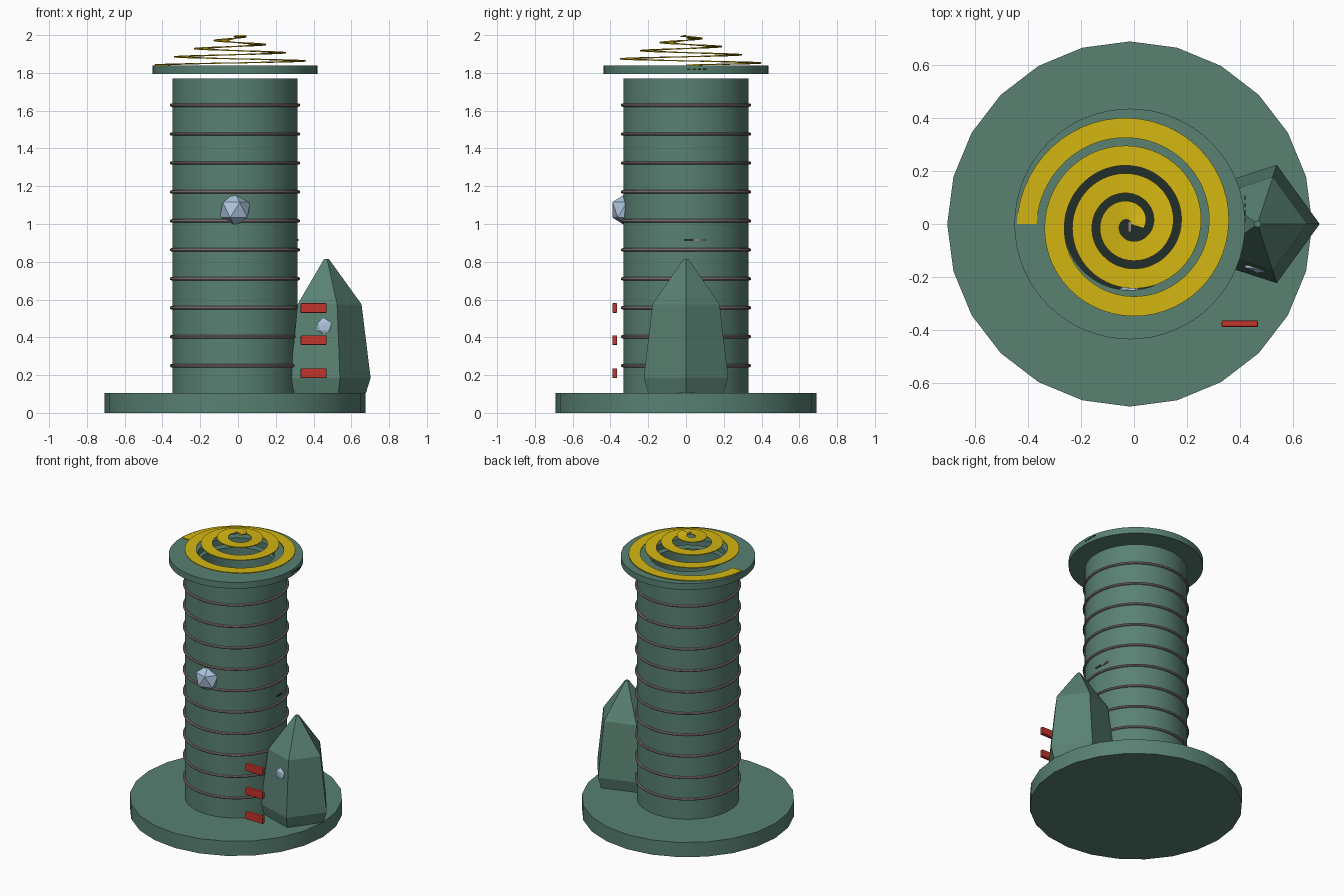
import bpy, bmesh
from math import pi, sin, cos, radians
from mathutils import Matrix

if "Cube" in bpy.data.objects:
    bpy.data.objects.remove(bpy.data.objects["Cube"], do_unlink=True)

AXIS_X = -0.016


def material(name, rgb):
    m = bpy.data.materials.new(name)
    m.use_nodes = True
    m.diffuse_color = (*rgb, 1)
    m.node_tree.nodes["Principled BSDF"].inputs["Base Color"].default_value = (*rgb, 1)
    return m


GREEN = material("sea green", (0.10, 0.22, 0.17))
DARK = material("dark green", (0.015, 0.028, 0.023))
GOLD = material("gold yellow", (0.66, 0.47, 0.006))
RED = material("red", (0.55, 0.032, 0.024))
BLUE = material("pale blue", (0.42, 0.56, 0.73))
GREY = material("warm grey", (0.29, 0.23, 0.23))


def finish(name, bm, mat, location=(0, 0, 0), smooth=False):
    bmesh.ops.recalc_face_normals(bm, faces=bm.faces)
    mesh = bpy.data.meshes.new(name)
    bm.to_mesh(mesh)
    bm.free()
    mesh.materials.append(mat)
    if smooth:
        mesh.shade_smooth()
        mesh.set_sharp_from_angle(angle=radians(35))
    ob = bpy.data.objects.new(name, mesh)
    ob.location = location
    bpy.context.collection.objects.link(ob)
    return ob


def lathe(name, profile, sides, mat, x=AXIS_X, closed=False, smooth=True):
    """Turn (radius, z) points around z; open profiles get end caps."""
    bm = bmesh.new()
    rings = [[bm.verts.new((r * cos(2 * pi * i / sides), r * sin(2 * pi * i / sides), z))
              for i in range(sides)] for r, z in profile]
    pairs = list(zip(rings, rings[1:]))
    if closed:
        pairs.append((rings[-1], rings[0]))
    else:
        bm.faces.new(rings[0])
        bm.faces.new(rings[-1])
    for a, b in pairs:
        for i in range(sides):
            j = (i + 1) % sides
            bm.faces.new((a[i], a[j], b[j], b[i]))
    return finish(name, bm, mat, (x, 0, 0), smooth)


def box(name, size, location, mat, bevel=0):
    bm = bmesh.new()
    bmesh.ops.create_cube(bm, size=1, matrix=Matrix.Diagonal((*size, 1)))
    if bevel:
        bmesh.ops.bevel(bm, geom=bm.edges[:], offset=bevel, segments=2,
                        profile=0.5, affect='EDGES')
    return finish(name, bm, mat, location)


def gem(name, radius, location, depth=1, turn=0):
    bm = bmesh.new()
    bmesh.ops.create_icosphere(bm, subdivisions=1, radius=radius)
    ob = finish(name, bm, BLUE, location)
    ob.scale.y = depth
    ob.rotation_euler.z = radians(turn)
    return ob


# Base plate, hollow column and floating cap ring
lathe("base", [(0.69, 0), (0.69, 0.105)], 24, GREEN)
lathe("column", [(0.25, 0.105), (0.332, 0.105), (0.332, 1.77), (0.25, 1.77)],
      64, GREEN, closed=True)
lathe("well_floor", [(0.25, 0.105), (0.25, 0.11)], 64, DARK)
lathe("cap", [(0.25, 1.795), (0.436, 1.795), (0.436, 1.84), (0.25, 1.84)],
      64, GREEN, closed=True)

# Thin rings around the column
for k in range(10):
    z = 0.25 + k * 0.1533
    circle = [(0.336 + 0.009 * cos(a * pi / 4), z + 0.009 * sin(a * pi / 4)) for a in range(8)]
    lathe(f"column_ring_{k + 1}", circle, 64, GREY, closed=True)

# Flat ribbon spiralling up and inwards
bm = bmesh.new()
TURNS, STEPS = 3.55, 200
previous = None
for i in range(STEPS + 1):
    t = TURNS * i / STEPS
    angle = pi - 2 * pi * t
    outer = 0.427 - 0.105 * t
    inner = max(outer - 0.075, 0.004)
    z = 1.842 + 0.0435 * t
    pair = [bm.verts.new((r * cos(angle), r * sin(angle), z)) for r in (inner, outer)]
    if previous:
        bm.faces.new((previous[0], previous[1], pair[1], pair[0]))
    previous = pair
spiral = finish("spiral_ribbon", bm, GOLD, (AXIS_X, 0, 0))
solid = spiral.modifiers.new("thickness", 'SOLIDIFY')
solid.thickness = 0.006
solid.offset = 0

# Five-sided tapering side pod
lathe("side_pod", [(0.21, 0.105), (0.235, 0.185), (0.187, 0.575), (0.014, 0.815)],
      5, GREEN, x=0.467, smooth=False)

# Faceted gems on the column and the pod
gem("column_gem", 0.09, (AXIS_X, -0.313, 1.075))
gem("pod_gem", 0.046, (0.455, -0.168, 0.457), depth=0.35, turn=-18)

# Red bars in front of the pod
for k, z in enumerate((0.21, 0.385, 0.555)):
    box(f"red_bar_{k + 1}", (0.138, 0.026, 0.052), (0.4, -0.377, z), RED, 0.006)

# Small side markers
box("column_marker_dark", (0.008, 0.05, 0.012), (0.315, 0.015, 0.915), DARK)
box("column_marker_grey", (0.008, 0.06, 0.012), (0.312, 0.075, 0.915), GREY)
for k in range(4):
    box(f"cap_marker_{k + 1}", (0.004, 0.018, 0.007), (0.42, 0.015 + k * 0.028, 1.82), DARK)
box("spiral_tip", (0.014, 0.04, 0.006), (AXIS_X, -0.01, 1.993), GREY)
